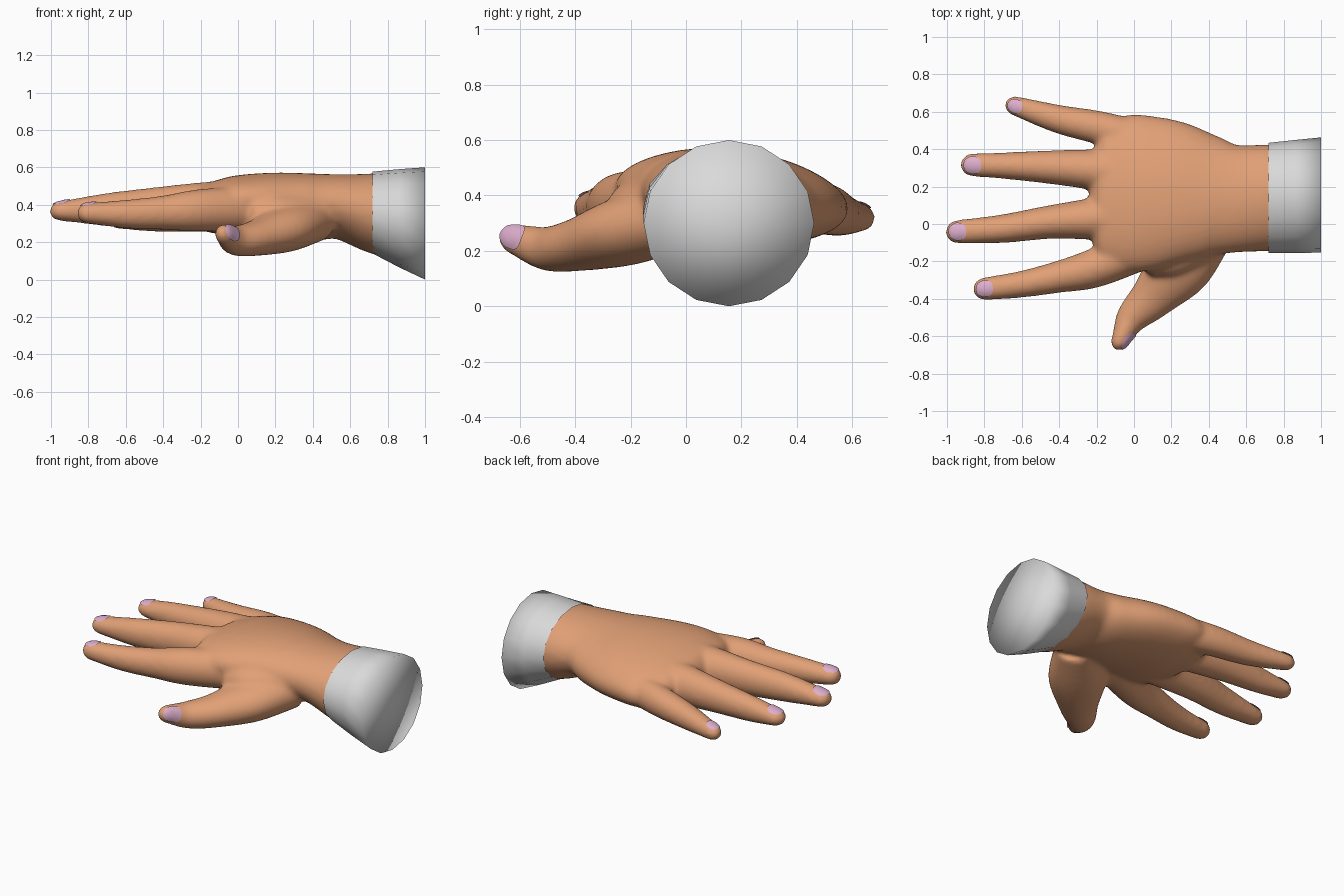
import bpy, bmesh, math
from mathutils import Vector

if "Cube" in bpy.data.objects:
    bpy.data.objects.remove(bpy.data.objects["Cube"])


def material(name, color):
    m = bpy.data.materials.new(name)
    m.diffuse_color = (*color, 1)
    m.use_nodes = True
    m.node_tree.nodes["Principled BSDF"].inputs["Base Color"].default_value = m.diffuse_color
    return m


SKIN = material("skin", (0.75, 0.35, 0.18))
NAIL = material("nail pink", (0.72, 0.42, 0.60))
CLOTH = material("cuff white", (0.70, 0.70, 0.70))


def make_object(name, bm, mat):
    bmesh.ops.recalc_face_normals(bm, faces=bm.faces)
    for f in bm.faces:
        f.smooth = True
    mesh = bpy.data.meshes.new(name)
    bm.to_mesh(mesh)
    bm.free()
    mesh.materials.append(mat)
    ob = bpy.data.objects.new(name, mesh)
    bpy.context.collection.objects.link(ob)
    return ob


def spline(pts, steps=6):
    """Smooth curve through rows of values."""
    P = [Vector(p) for p in pts]
    P = [P[0] * 2 - P[1]] + P + [P[-1] * 2 - P[-2]]
    out = []
    for a, b, c, d in zip(P, P[1:], P[2:], P[3:]):
        for i in range(steps):
            t = i / steps
            out.append(0.5 * (2 * b + (c - a) * t + (2 * a - 5 * b + 4 * c - d) * t * t
                              + (3 * b - a - 3 * c + d) * t ** 3))
    return out + [P[-2]]


def limb(bm, pts, tip, sides=28, grow=0.004, tilt=0.0):
    """Closed elliptical tube; rows are x, y, z, half width, half height."""
    rows = spline(pts)
    pos = [Vector(r[:3]) for r in rows]
    rings = []
    for i, r in enumerate(rows):
        t = (pos[min(i + 1, len(pos) - 1)] - pos[max(i - 1, 0)]).normalized()
        rings.append((pos[i], t, r[3] + grow, r[4] + grow))
    p, t, w, h = rings[-1]
    for k in range(1, 7):                       # rounded end
        a = math.radians(14 * k)
        rings.append((p + t * tip * math.sin(a), t, w * math.cos(a), h * math.cos(a)))
    loops = []
    for p, t, w, h in rings:
        side = t.cross(Vector((0, 0, 1))).normalized()
        up = side.cross(t)
        lean = tilt * min(1, max(0, (0.7 - p.x) / 0.3))
        loop = []
        for k in range(sides):
            a = 2 * math.pi * k / sides
            v = p + side * w * math.cos(a) + up * h * math.sin(a)
            v.z -= lean * (v.y - p.y)
            loop.append(bm.verts.new(v))
        loops.append(loop)
    for A, B in zip(loops, loops[1:]):
        for k in range(sides):
            n = (k + 1) % sides
            bm.faces.new((A[k], A[n], B[n], B[k]))
    bm.faces.new(loops[0][::-1])
    bm.faces.new(loops[-1])


# hand: palm, four fingers and thumb fused into one skin
bm = bmesh.new()
limb(bm, [(0.82, 0.14, 0.34, 0.275, 0.222), (0.72, 0.14, 0.359, 0.284, 0.212),
          (0.54, 0.135, 0.39, 0.288, 0.172),
          (0.40, 0.147, 0.388, 0.33, 0.176), (0.20, 0.165, 0.393, 0.392, 0.174),
          (0.0, 0.165, 0.39, 0.422, 0.162), (-0.13, 0.17, 0.385, 0.395, 0.133)],
     0.11, 40, 0.001, 0.09)
# index finger
limb(bm, [(0.12, -0.10, 0.38, 0.11, 0.12), (-0.20, -0.232, 0.37, 0.102, 0.11),
          (-0.40, -0.282, 0.357, 0.082, 0.088), (-0.60, -0.322, 0.35, 0.068, 0.073),
          (-0.80, -0.347, 0.355, 0.058, 0.053)], 0.063)
# middle finger
limb(bm, [(0.05, 0.05, 0.395, 0.13, 0.14), (-0.22, 0.028, 0.392, 0.108, 0.122),
          (-0.45, 0.01, 0.385, 0.086, 0.104), (-0.70, -0.025, 0.375, 0.073, 0.084),
          (-0.945, -0.042, 0.366, 0.060, 0.050)], 0.064)
# ring finger
limb(bm, [(0.05, 0.26, 0.385, 0.13, 0.13), (-0.22, 0.29, 0.378, 0.105, 0.116),
          (-0.45, 0.304, 0.372, 0.086, 0.095), (-0.70, 0.312, 0.362, 0.067, 0.074),
          (-0.865, 0.316, 0.358, 0.059, 0.049)], 0.065)
# little finger
limb(bm, [(0.14, 0.41, 0.37, 0.10, 0.10), (-0.15, 0.505, 0.350, 0.088, 0.09),
          (-0.40, 0.560, 0.33, 0.073, 0.073), (-0.63, 0.630, 0.320, 0.050, 0.047)], 0.065)
# thumb
limb(bm, [(0.42, -0.02, 0.325, 0.13, 0.115), (0.25, -0.22, 0.270, 0.168, 0.120),
          (0.10, -0.39, 0.222, 0.118, 0.092), (-0.01, -0.50, 0.208, 0.083, 0.077),
          (-0.066, -0.605, 0.238, 0.048, 0.056)], 0.08)
# web between thumb and palm
limb(bm, [(0.42, -0.06, 0.36, 0.11, 0.12), (0.22, -0.17, 0.345, 0.11, 0.11),
          (0.10, -0.21, 0.335, 0.07, 0.095)], 0.05)
hand = make_object("hand", bm, SKIN)
fuse = hand.modifiers.new("fuse", 'REMESH')
fuse.mode = 'VOXEL'
fuse.voxel_size = 0.012
fuse.use_smooth_shade = True
soften = hand.modifiers.new("soften", 'SMOOTH')
soften.factor = 0.5
soften.iterations = 22


# nails: thin discs wrapped onto the fingertips
def nail(name, center, normal, along, length, width):
    n = Vector(normal).normalized()
    u = Vector(along)
    u = (u - n * u.dot(n)).normalized()
    v = n.cross(u)
    bm = bmesh.new()
    c, sides = Vector(center), 24
    prev = None
    for r in (0.25, 0.5, 0.75, 1.0):
        loop = [bm.verts.new(c + u * length * r * math.cos(a) + v * width * r * math.sin(a))
                for a in (2 * math.pi * k / sides for k in range(sides))]
        if prev:
            for k in range(sides):
                m = (k + 1) % sides
                bm.faces.new((prev[k], loop[k], loop[m], prev[m]))
        else:
            bm.faces.new(loop)
        prev = loop
    ob = make_object(name, bm, NAIL)
    if sum((p.normal.dot(n) for p in ob.data.polygons)) < 0:
        ob.data.flip_normals()
    wrap = ob.modifiers.new("wrap", 'SHRINKWRAP')
    wrap.target = hand
    wrap.wrap_method = 'NEAREST_SURFACEPOINT'
    wrap.wrap_mode = 'ABOVE_SURFACE'
    wrap.offset = 0.006


nail("index_nail", (-0.803, -0.345, 0.408), (-0.15, 0, 1), (-1, -0.12, 0), 0.05, 0.054)
nail("middle_nail", (-0.948, -0.04, 0.418), (-0.15, 0, 1), (-1, -0.1, 0), 0.052, 0.058)
nail("ring_nail", (-0.868, 0.314, 0.408), (-0.15, 0, 1), (-1, 0, 0), 0.052, 0.058)
nail("little_nail", (-0.642, 0.632, 0.371), (-0.15, 0, 1), (-1, 0.3, 0), 0.046, 0.05)
nail("thumb_nail", (-0.032, -0.634, 0.255), (0.85, -0.4, 0.36), (-0.35, -1, 0), 0.06, 0.06)

# cuff: flared sleeve end with a closed back
bm = bmesh.new()
SIDES = 16
loops = []
for x, y, z, w, h in ((0.72, 0.14, 0.358, 0.294, 0.219), (0.86, 0.147, 0.328, 0.302, 0.262),
                      (1.0, 0.155, 0.30, 0.308, 0.30)):
    loops.append([bm.verts.new((x, y + w * math.cos(a), z + h * math.sin(a)))
                  for a in (2 * math.pi * k / SIDES for k in range(SIDES))])
hub = bm.verts.new((1.0, 0.155, 0.30))
for k in range(SIDES):
    n = (k + 1) % SIDES
    for A, B in zip(loops, loops[1:]):
        bm.faces.new((A[k], A[n], B[n], B[k]))
    bm.faces.new((loops[-1][k], loops[-1][n], hub))
make_object("cuff", bm, CLOTH)
